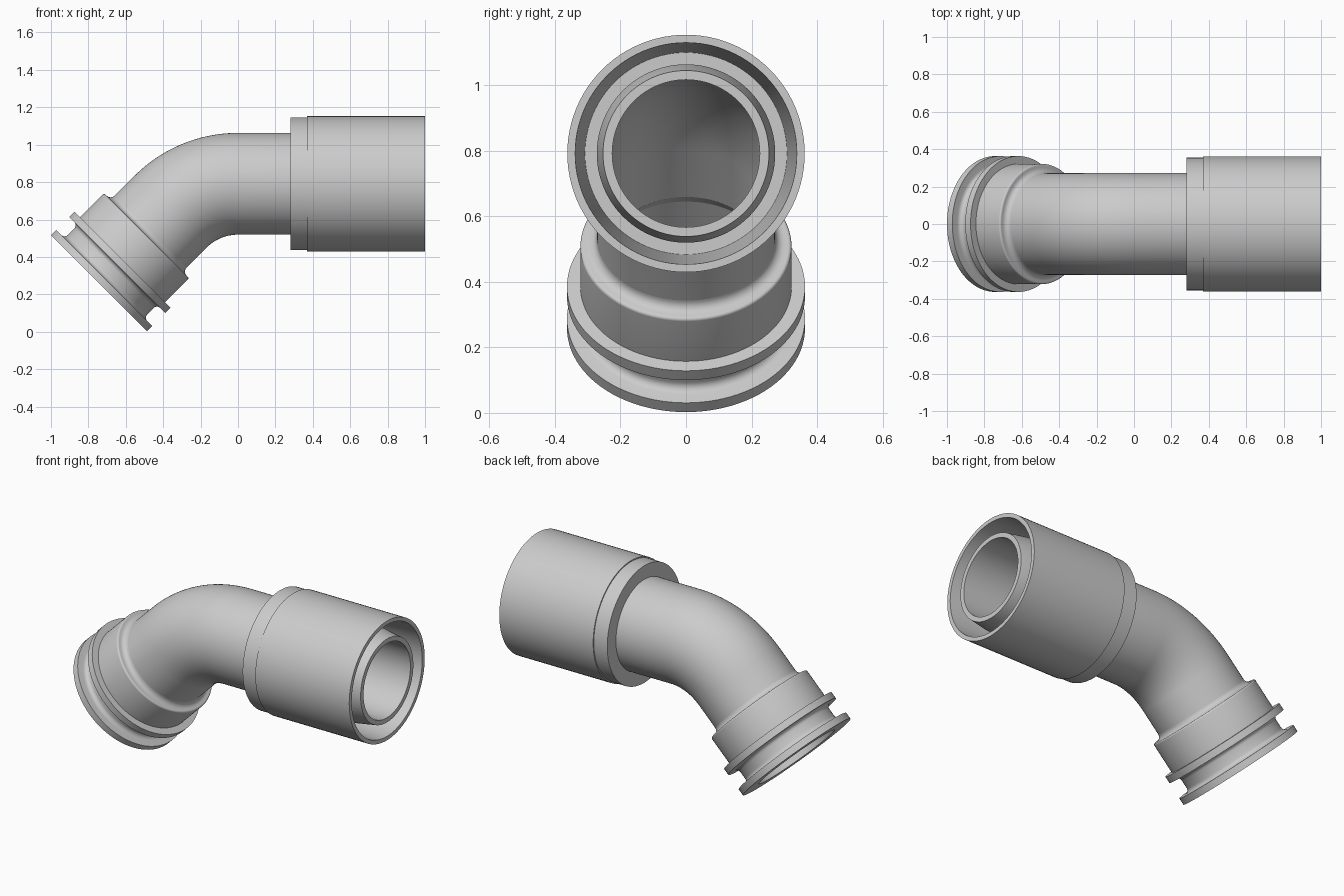
import bpy, bmesh, math
from mathutils import Vector

if "Cube" in bpy.data.objects:
    bpy.data.objects.remove(bpy.data.objects["Cube"], do_unlink=True)

SIDES = 96
AXIS_Z = 0.791         # height of the straight run
BEND_R = 0.51          # centreline radius of the bend
BEND = math.pi / 4
ARC = BEND_R * BEND
TAIL = 0.541           # straight run after the bend
LENGTH = 1 + ARC + TAIL

grey = bpy.data.materials.new("light_grey")
grey.use_nodes = True
COLOUR = (0.6, 0.6, 0.6, 1)
grey.diffuse_color = COLOUR
grey.node_tree.nodes["Principled BSDF"].inputs["Base Color"].default_value = COLOUR


def frame(s):
    """Centre and in-plane normal at distance s along the pipe centreline."""
    a = min(max((s - 1) / BEND_R, 0), BEND)
    normal = Vector((-math.sin(a), 0, math.cos(a)))
    centre = Vector((0, 0, AXIS_Z - BEND_R)) + normal * BEND_R
    if s < 1:
        centre.x += 1 - s
    elif s > 1 + ARC:
        centre += Vector((-math.cos(a), 0, -math.sin(a))) * (s - 1 - ARC)
    return centre, normal


def fillet(cs, cr, radius, start, end, steps=6):
    """Rounded corner of a profile, angles in degrees."""
    angles = [math.radians(start + (end - start) * i / steps) for i in range(steps + 1)]
    return [(cs + radius * math.cos(a), cr + radius * math.sin(a)) for a in angles]


def sweep(name, profile):
    """Revolve a closed (distance, radius) profile about the centreline."""
    bm = bmesh.new()
    rings = []
    for s, r in profile:
        centre, normal = frame(s)
        ring = []
        for i in range(SIDES):
            a = math.tau * i / SIDES
            offset = normal * math.cos(a) + Vector((0, 1, 0)) * math.sin(a)
            ring.append(bm.verts.new(centre + offset * r))
        rings.append(ring)
    for k, ring in enumerate(rings):
        other = rings[(k + 1) % len(rings)]
        for i in range(SIDES):
            j = (i + 1) % SIDES
            bm.faces.new((ring[i], ring[j], other[j], other[i]))
    bmesh.ops.recalc_face_normals(bm, faces=bm.faces)
    mesh = bpy.data.meshes.new(name)
    bm.to_mesh(mesh)
    bm.free()
    mesh.materials.append(grey)
    obj = bpy.data.objects.new(name, mesh)
    bpy.context.collection.objects.link(obj)
    bpy.ops.object.select_all(action="DESELECT")
    obj.select_set(True)
    bpy.context.view_layer.objects.active = obj
    bpy.ops.object.shade_smooth_by_angle(angle=math.radians(30))


# Elbow pipe: bevelled mouth, straight run, bend, short tail
stations = [1 + ARC * i / 32 for i in range(33)] + [LENGTH - 0.345]
outside = [(0, 0.253), (0.12, 0.272)] + [(s, 0.272) for s in stations]
inside = [(s, 0.225) for s in reversed(stations)] + [(0, 0.225)]
sweep("elbow_pipe", outside + inside)

# Wide sleeve around the straight mouth, with a hollow gap to the pipe
sweep("outer_sleeve", [
    (0, 0.362), (0.63, 0.362), (0.63, 0.355), (0.72, 0.355),
    (0.72, 0.26), (0.55, 0.26), (0.55, 0.308), (0, 0.338)])

# Grooved end collar, measured back from the open end
collar = [(0, 0.255), (0, 0.363), (0.04, 0.363)]
collar += fillet(0.065, 0.325, 0.025, 180, 270)
collar += fillet(0.113, 0.325, 0.025, 270, 360)
collar += [(0.138, 0.363), (0.178, 0.363), (0.178, 0.322)]
collar += fillet(0.35, 0.312, 0.01, 90, 0)
collar += fillet(0.39, 0.302, 0.03, 180, 270)
collar += [(0.39, 0.25), (0.345, 0.25), (0.345, 0.225), (0.34, 0.225), (0.29, 0.255)]
sweep("end_collar", [(LENGTH - t, r) for t, r in collar])
